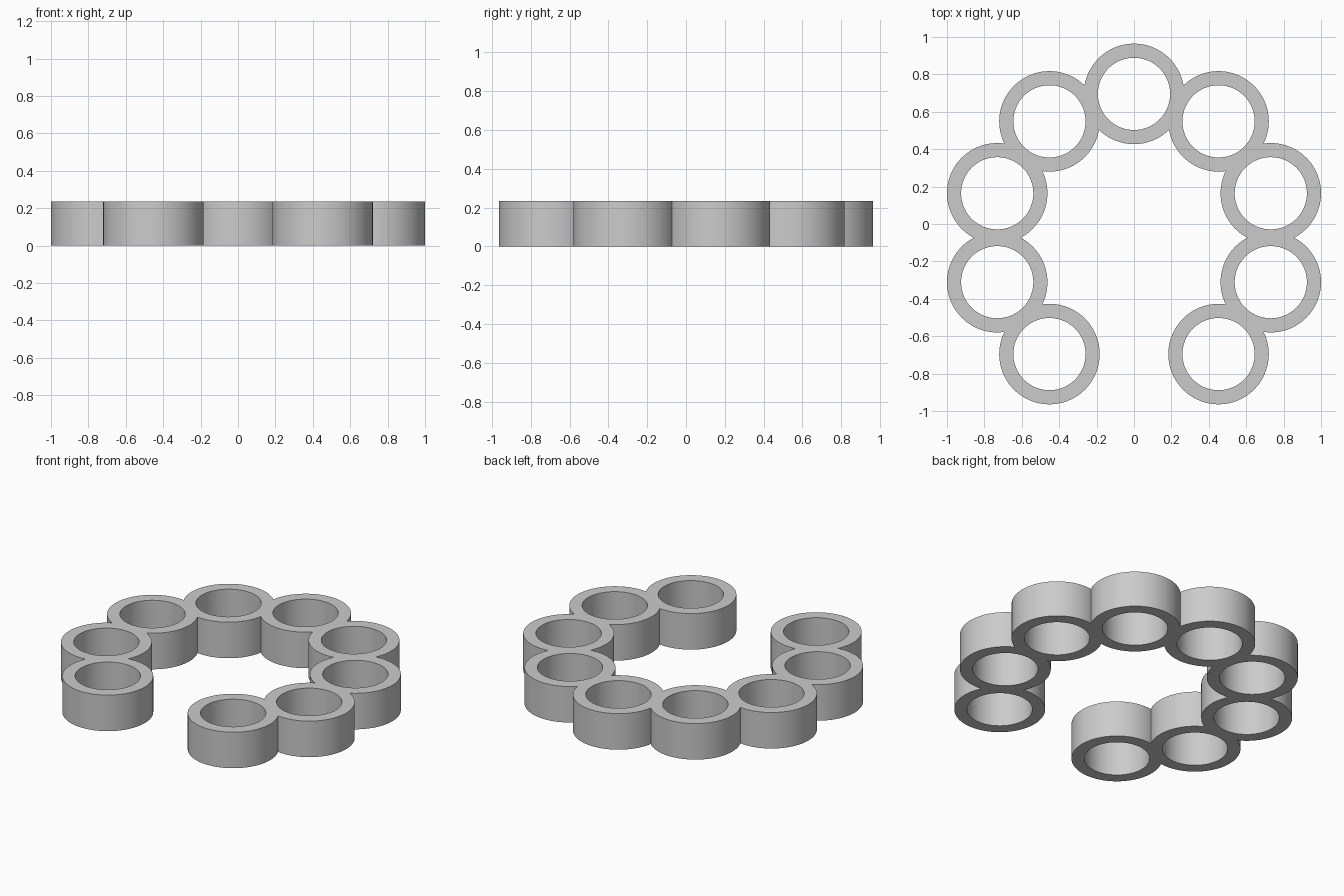
import bpy
import bmesh
from math import cos, sin, pi, radians
from mathutils import Matrix, Vector

cube = bpy.data.objects.get("Cube")
if cube:
    bpy.data.objects.remove(cube, do_unlink=True)

STEP = radians(36)      # ten places on the circle, the front one left open
CIRCLE = 0.769          # radius through the ring centres
OUTER, INNER = 0.2686, 0.193
HEIGHT = 0.235
CENTRE_Y = -0.0734
SEGMENTS = 96

grey = bpy.data.materials.new("light grey")
grey.use_nodes = True
colour = (0.6, 0.6, 0.6, 1)
grey.diffuse_color = colour
grey.node_tree.nodes["Principled BSDF"].inputs["Base Color"].default_value = colour


def add_ring(bm):
    """A short tube around the origin, made by spinning its rectangular section."""
    section = [(INNER, 0), (OUTER, 0), (OUTER, HEIGHT), (INNER, HEIGHT)]
    loops = []
    for i in range(SEGMENTS):
        a = 2 * pi * i / SEGMENTS
        loops.append([bm.verts.new((r * cos(a), r * sin(a), z)) for r, z in section])
    for i, here in enumerate(loops):
        there = loops[(i + 1) % SEGMENTS]
        for k in range(4):
            n = (k + 1) % 4
            bm.faces.new((here[k], there[k], there[n], here[n]))


def trim(bm, angle, side):
    """Cut the ring open on the radial plane it shares with its neighbour."""
    normal = Vector((-sin(angle), cos(angle), 0)) * side
    bmesh.ops.bisect_plane(bm, geom=bm.verts[:] + bm.edges[:] + bm.faces[:],
                           plane_co=(0, 0, 0), plane_no=normal,
                           clear_outer=True, dist=1e-6)


# Nine rings in an open circle, joined where they meet
chain = bpy.data.meshes.new("ring_chain")
for i in range(-4, 5):
    bm = bmesh.new()
    bm.from_mesh(chain)
    part = bmesh.new()
    add_ring(part)
    angle = pi / 2 + i * STEP
    bmesh.ops.transform(part, verts=part.verts,
                        matrix=Matrix.Rotation(angle, 4, "Z") @ Matrix.Translation((CIRCLE, 0, 0)))
    if i < 4:
        trim(part, angle + STEP / 2, 1)
    if i > -4:
        trim(part, angle - STEP / 2, -1)
    piece = bpy.data.meshes.new("piece")
    part.to_mesh(piece)
    part.free()
    bm.from_mesh(piece)
    bpy.data.meshes.remove(piece)
    bm.to_mesh(chain)
    bm.free()

# Weld the shared seams
bm = bmesh.new()
bm.from_mesh(chain)
bmesh.ops.remove_doubles(bm, verts=bm.verts, dist=1e-4)
bmesh.ops.recalc_face_normals(bm, faces=bm.faces)
bmesh.ops.translate(bm, verts=bm.verts, vec=(0, CENTRE_Y, 0))
bm.to_mesh(chain)
bm.free()

chain.materials.append(grey)
ring_chain = bpy.data.objects.new("ring_chain", chain)
bpy.context.collection.objects.link(ring_chain)
bpy.ops.object.select_all(action="DESELECT")
ring_chain.select_set(True)
bpy.context.view_layer.objects.active = ring_chain
bpy.ops.object.shade_smooth_by_angle(angle=radians(30))
